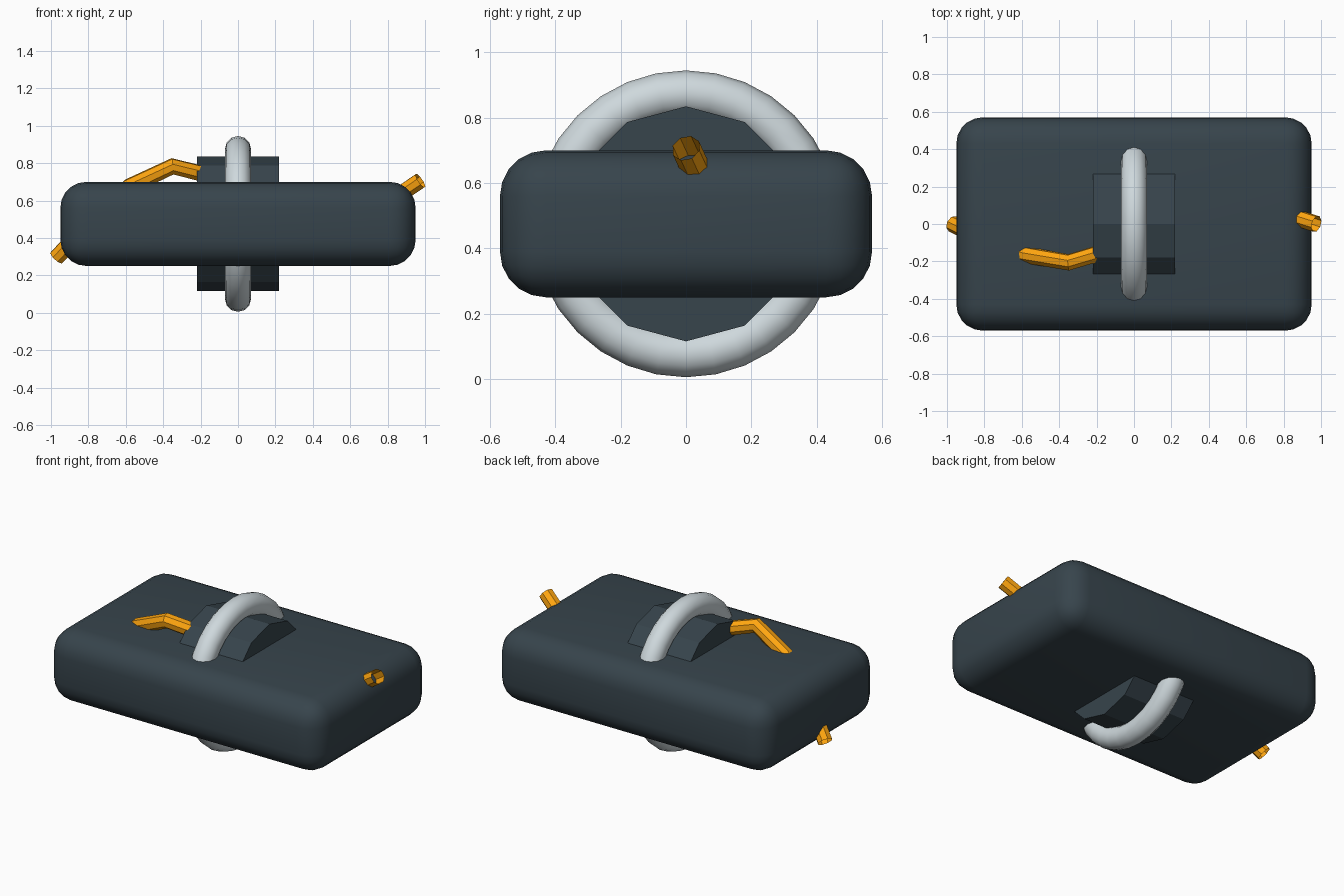
import bpy, math

if "Cube" in bpy.data.objects:
    bpy.data.objects.remove(bpy.data.objects["Cube"])

CZ = 0.475


def material(name, rgb):
    m = bpy.data.materials.new(name)
    m.diffuse_color = (*rgb, 1)
    m.use_nodes = True
    m.node_tree.nodes["Principled BSDF"].inputs["Base Color"].default_value = m.diffuse_color
    return m


dark = material("dark_slate", (0.038, 0.058, 0.072))
pale = material("pale_steel", (0.62, 0.69, 0.72))
orange = material("orange", (1.0, 0.38, 0.005))


def finish(name, mat, angle=None):
    o = bpy.context.object
    o.name = name
    o.data.materials.append(mat)
    if angle:
        bpy.ops.object.shade_smooth_by_angle(angle=math.radians(angle))
    return o


# Rounded slab body
bpy.ops.mesh.primitive_cube_add(size=1, location=(0, 0, CZ))
body = bpy.context.object
body.scale = (1.9, 1.14, 0.45)
bpy.ops.object.transform_apply(location=False, rotation=False, scale=True)
bev = body.modifiers.new("rounding", 'BEVEL')
bev.width = 0.14
bev.segments = 5
bpy.ops.object.modifier_apply(modifier=bev.name)
finish("body", dark, 40)

# Twelve-sided drum through the middle, a corner pointing straight up
bpy.ops.mesh.primitive_cylinder_add(vertices=12, radius=0.36, depth=0.44,
                                    location=(0, 0, CZ), rotation=(0, math.pi / 2, 0))
finish("drum", dark)

# Ring around the drum
bpy.ops.mesh.primitive_torus_add(major_radius=0.40, minor_radius=0.07,
                                 major_segments=32, minor_segments=12,
                                 location=(0, 0, CZ), rotation=(0, math.pi / 2, 0))
finish("ring", pale, 40)

# Open-ended cable weaving through the body
path = [(-0.97, 0, 0.295), (-0.77, -0.10, 0.51), (-0.58, -0.165, 0.675),
        (-0.35, -0.205, 0.783), (-0.10, -0.13, 0.72), (0.12, 0, 0.61),
        (0.35, 0.09, 0.52), (0.60, 0.10, 0.50), (0.80, 0.055, 0.588),
        (0.975, 0, 0.707)]
curve = bpy.data.curves.new("cable", 'CURVE')
curve.dimensions = '3D'
curve.bevel_depth = 0.045
curve.bevel_resolution = 2
spline = curve.splines.new('POLY')
spline.points.add(len(path) - 1)
for p, co in zip(spline.points, path):
    p.co = (*co, 1)
cable = bpy.data.objects.new("cable", curve)
bpy.context.collection.objects.link(cable)
bpy.ops.object.select_all(action='DESELECT')
cable.select_set(True)
bpy.context.view_layer.objects.active = cable
bpy.ops.object.convert(target='MESH')
finish("cable", orange, 30)
